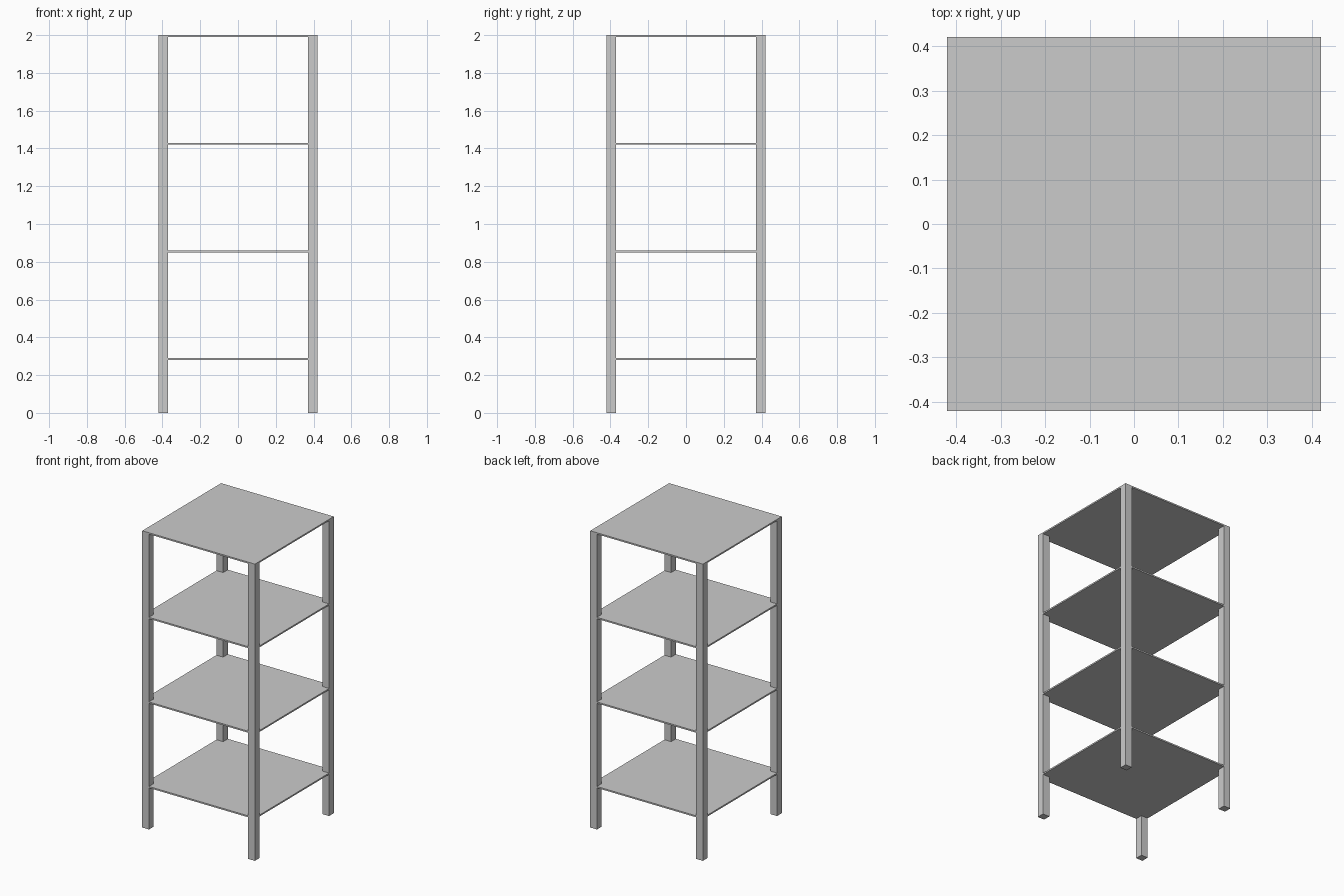
import bpy, bmesh

if "Cube" in bpy.data.objects:
    bpy.data.objects.remove(bpy.data.objects["Cube"])

HALF = 0.42      # half outer width
LEG = 0.05       # leg thickness
T = 0.01         # shelf thickness
INNER = HALF - LEG


def prism(name, outline, z0, z1):
    """Extrude a flat outline from z0 up to z1."""
    bm = bmesh.new()
    face = bm.faces.new([bm.verts.new((x, y, z0)) for x, y in outline])
    ext = bmesh.ops.extrude_face_region(bm, geom=[face])
    top = [v for v in ext["geom"] if isinstance(v, bmesh.types.BMVert)]
    bmesh.ops.translate(bm, verts=top, vec=(0, 0, z1 - z0))
    bmesh.ops.recalc_face_normals(bm, faces=bm.faces)
    mesh = bpy.data.meshes.new(name)
    bm.to_mesh(mesh)
    bm.free()
    obj = bpy.data.objects.new(name, mesh)
    bpy.context.collection.objects.link(obj)
    return obj


def square(cx, cy, h):
    return [(cx - h, cy - h), (cx + h, cy - h), (cx + h, cy + h), (cx - h, cy + h)]


# Four square corner legs, ending under the top panel
c = HALF - LEG / 2
for side, sx in (("left", -1), ("right", 1)):
    for end, sy in (("front", -1), ("back", 1)):
        prism(f"{end}_{side}_leg", square(sx * c, sy * c, LEG / 2), 0, 2 - T)

# Top panel covers the legs
prism("top_shelf", square(0, 0, HALF), 2 - T, 2)

# Lower shelves, flush with the outside and notched around the legs
a, b = INNER, HALF
notched = [(-a, -b), (a, -b), (a, -a), (b, -a), (b, a), (a, a),
           (a, b), (-a, b), (-a, a), (-b, a), (-b, -a), (-a, -a)]
for name, z in (("lower_shelf", 0.29), ("middle_shelf", 0.86), ("upper_shelf", 1.43)):
    prism(name, notched, z - T, z)
